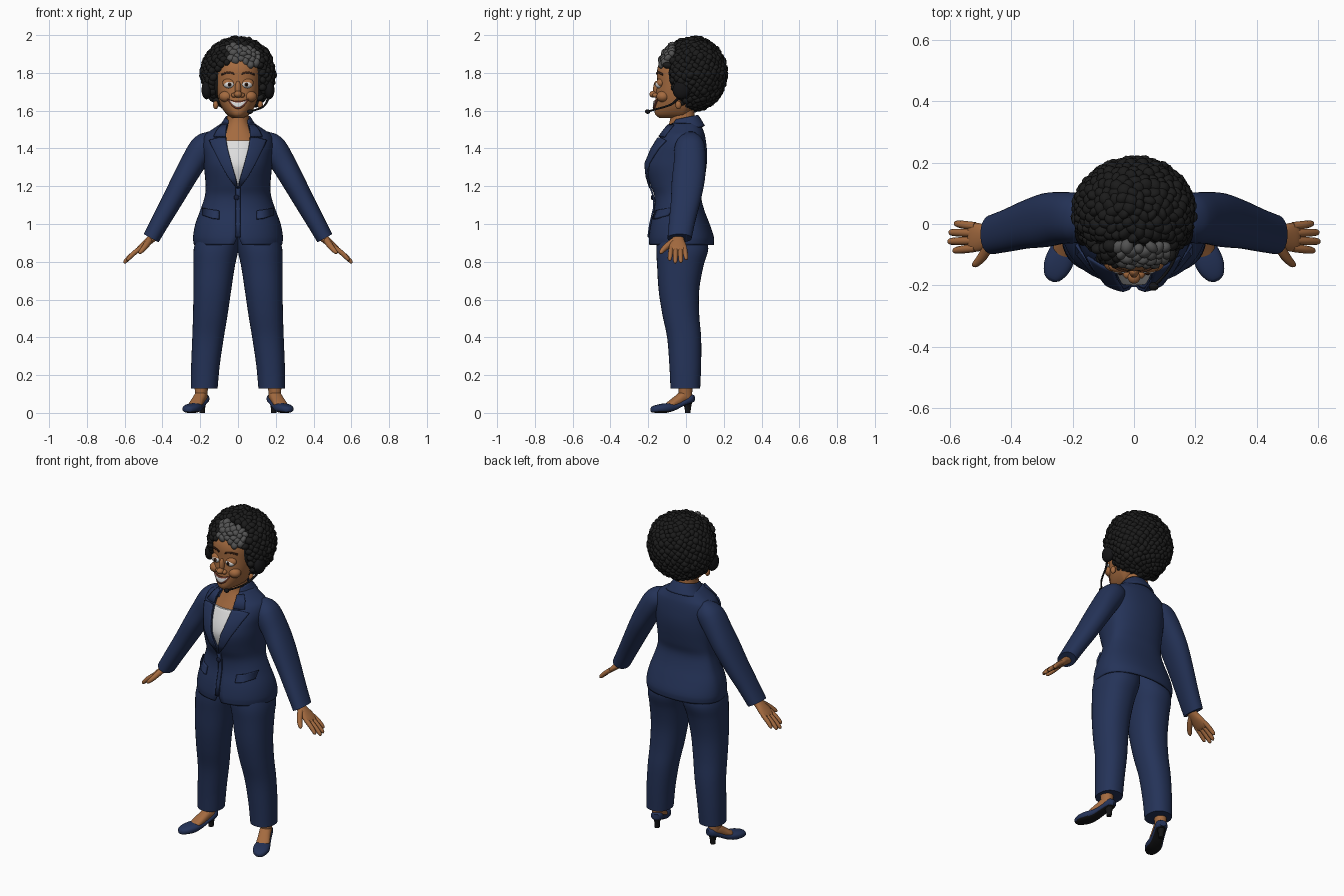
import bpy, bmesh, math, random
from mathutils import Matrix, Vector

if "Cube" in bpy.data.objects:
    bpy.data.objects.remove(bpy.data.objects["Cube"])
random.seed(4)
made = []


def material(name, r, g, b):
    m = bpy.data.materials.new(name)
    m.use_nodes = True
    m.diffuse_color = (r, g, b, 1)
    m.node_tree.nodes["Principled BSDF"].inputs["Base Color"].default_value = (r, g, b, 1)
    return m


NAVY = material("navy cloth", .018, .033, .098)
DARK = material("dark navy", .008, .013, .04)
SKIN = material("brown skin", .37, .145, .05)
HAIR = material("black hair", .011, .011, .011)
GREY = material("grey hair", .085, .085, .085)
WHITE = material("white", .72, .72, .72)
LIPS = material("lips", .2, .05, .03)
BROWN = material("dark brown", .05, .018, .008)
BLACK = material("black plastic", .007, .007, .008)


def finish(name, bm, *mats):
    me = bpy.data.meshes.new(name)
    bm.to_mesh(me)
    bm.free()
    for m in mats:
        me.materials.append(m)
    ob = bpy.data.objects.new(name, me)
    bpy.context.collection.objects.link(ob)
    made.append(ob)
    return ob


def mirror(ob):
    """Copy a left part to the right side."""
    cp = ob.copy()
    cp.data = ob.data.copy()
    cp.data.transform(Matrix.Scale(-1, 4, (1, 0, 0)))
    cp.data.flip_normals()
    cp.name = ob.name.replace("left", "right")
    bpy.context.collection.objects.link(cp)
    made.append(cp)


def frame(origin, u, v, t):
    return Matrix.Translation(origin) @ Matrix((u, v, t)).transposed().to_4x4()


def ring_at(rings, t):
    """Smoothly interpolate cross-sections (t, u0, u1, v0, v1, [gap])."""
    k = max(0, min(len(rings) - 2, sum(r[0] <= t for r in rings) - 1))
    a, b = rings[k], rings[k + 1]
    pre, nxt = rings[max(k - 1, 0)], rings[min(k + 2, len(rings) - 1)]
    d = b[0] - a[0]
    s = (t - a[0]) / d
    out = [t]
    for i in range(1, len(a)):
        m0 = (b[i] - pre[i]) / (b[0] - pre[0]) * d
        m1 = (nxt[i] - a[i]) / (nxt[0] - a[0]) * d
        out.append(a[i] + s * m0 + s * s * (3 * (b[i] - a[i]) - 2 * m0 - m1)
                   + s ** 3 * (2 * (a[i] - b[i]) + m0 + m1))
    return out


def section(r, ang, p, vc):
    c = (r[3] + r[4]) / 2 if vc is None else vc
    s, k = math.sin(ang), math.cos(ang)
    u = (r[1] + r[2]) / 2 + (r[2] - r[1]) / 2 * math.copysign(abs(s) ** p, s)
    return u, c + (r[3] - c if k > 0 else r[4] - c) * abs(k) ** p


def loft(name, mat, rings, mtx=Matrix(), p=.9, vc=None, steps=4, n=36, thick=0):
    """Skin over cross-sections; a sixth value leaves a gap at the front."""
    bm = bmesh.new()
    is_open = len(rings[0]) > 5
    rows = []
    for k in range((len(rings) - 1) * steps + 1):
        i = min(k // steps, len(rings) - 2)
        t = rings[i][0] + (rings[i + 1][0] - rings[i][0]) * (k - i * steps) / steps
        r = ring_at(rings, t)
        a0 = math.asin(min(1, max(r[5], .001) / r[2]) ** (1 / p)) if is_open else 0
        row = []
        for j in range(n + is_open):
            u, v = section(r, a0 + (2 * math.pi - 2 * a0) * j / n, p, vc)
            row.append(bm.verts.new(mtx @ Vector((u, v, t))))
        rows.append(row)
    for a, b in zip(rows, rows[1:]):
        for j in range(n):
            h = (j + 1) % len(a)
            bm.faces.new((a[j], a[h], b[h], b[j]))
    if not is_open:
        bm.faces.new(rows[0][::-1])
        bm.faces.new(rows[-1])
        bmesh.ops.recalc_face_normals(bm, faces=bm.faces)
    ob = finish(name, bm, mat)
    if thick:
        mod = ob.modifiers.new("thickness", "SOLIDIFY")
        mod.thickness, mod.offset = thick, -1
    return ob


def patch(name, mat, pairs, rings, vc, p=.9, lift=.005, thick=.008, n=8):
    """Thin plate between two edges, laid on the front of a loft."""
    bm = bmesh.new()
    rows = []
    for (xa, za), (xb, zb) in pairs:
        row = []
        for j in range(n + 1):
            x, z = xa + (xb - xa) * j / n, za + (zb - za) * j / n
            r = ring_at(rings, z)
            ang = math.asin(min(1, abs(x) / r[2]) ** (1 / p))
            row.append(bm.verts.new((x, section(r, ang, p, vc)[1] - lift, z)))
        rows.append(row)
    for a, b in zip(rows, rows[1:]):
        for j in range(n):
            bm.faces.new((a[j], a[j + 1], b[j + 1], b[j]))
    bmesh.ops.recalc_face_normals(bm, faces=bm.faces)
    ob = finish(name, bm, mat)
    mod = ob.modifiers.new("thickness", "SOLIDIFY")
    mod.thickness, mod.offset = thick, 0
    return ob


def ball(name, mat, at, size):
    bm = bmesh.new()
    bmesh.ops.create_uvsphere(bm, u_segments=24, v_segments=14, radius=1,
                              matrix=Matrix.Translation(at) @ Matrix.Diagonal((*size, 1)))
    return finish(name, bm, mat)


def tube(name, mat, pts, radii, mtx=Matrix()):
    cu = bpy.data.curves.new(name, "CURVE")
    cu.dimensions, cu.bevel_depth, cu.bevel_resolution, cu.use_fill_caps = "3D", 1, 3, True
    sp = cu.splines.new("NURBS")
    sp.points.add(len(pts) - 1)
    for q, co, r in zip(sp.points, pts, radii):
        q.co, q.radius = (*(mtx @ Vector(co)), 1), r
    sp.use_endpoint_u, sp.order_u, sp.resolution_u = True, 3, 5
    tmp = bpy.data.objects.new(name, cu)
    bm = bmesh.new()
    bm.from_mesh(bpy.data.meshes.new_from_object(tmp))
    bpy.data.objects.remove(tmp)
    return finish(name, bm, mat)


def sym(rows):
    return [(r[0], -r[1], *r[1:]) for r in rows]


# Jacket body, open down the front
JACKET = sym([(.89, .234, -.195, .147, .022), (.93, .238, -.197, .148, .006), (1.0, .226, -.187, .125, .001),
              (1.08, .197, -.168, .095, .001), (1.15, .175, -.168, .08, .001), (1.21, .172, -.19, .093, .004),
              (1.3, .18, -.212, .108, .03), (1.36, .185, -.2, .112, .046), (1.42, .192, -.168, .108, .06),
              (1.47, .178, -.137, .1, .065), (1.5, .138, -.118, .09, .065), (1.535, .085, -.095, .075, .058)])
loft("jacket", NAVY, JACKET, vc=.01, n=56, thick=.01)
shear = Matrix()
shear[2][1] = .2
loft("collar", NAVY, sym([(1.5, .112, -.115, .1, .065), (1.535, .086, -.1, .082, .06),
                          (1.565, .068, -.086, .064, .056)]), shear, vc=0, thick=.012)

# Lapels, pocket flaps and button
lapel = [(1.19, 0, .006), (1.25, .014, .052), (1.32, .034, .092), (1.4, .055, .132), (1.442, .062, .152), (1.456, .064, .1)]
fold = [(1.462, .064, .128), (1.5, .064, .108), (1.525, .058, .085)]
for part, rows in (("left_lapel", lapel), ("left_collar_fold", fold)):
    mirror(patch(part, NAVY, [((a, z), (b, z)) for z, a, b in rows], JACKET, .01, lift=.008, thick=.009))
mirror(patch("left_pocket_flap", NAVY, [((.1, 1.025), (.1, 1.07)), ((.14, 1.03), (.14, 1.075)),
                                        ((.185, 1.045), (.185, 1.085))], JACKET, .01, lift=.007, thick=.014))
patch("front_overlap", NAVY, [((-.012, z), (.012, z)) for z in (.93, 1, 1.08, 1.14, 1.2)], JACKET, .01, lift=.004)
ball("button", DARK, (-.008, -.178, 1.14), (.014, .007, .014))

# Shirt, chest and neck
loft("shirt", WHITE, sym([(1.15, .15, -.155, .06), (1.21, .15, -.176, .07), (1.3, .16, -.2, .08),
                          (1.36, .16, -.187, .08), (1.43, .15, -.152, .08), (1.443, .14, -.143, .08)]), vc=.01)
loft("neck_and_chest", SKIN, sym([(1.36, .13, -.165, .07), (1.43, .13, -.138, .08), (1.48, .1, -.112, .07),
                                  (1.53, .064, -.09, .055), (1.57, .057, -.082, .045), (1.64, .057, -.08, .045)]), vc=-.01)

# Sleeves
arm = frame((.19, 0, 1.41), (.875, 0, .485), (0, 1, 0), (.485, 0, -.875))
mirror(loft("left_sleeve", NAVY, [(-.085, -.03, .01, .0, .05), (-.05, -.07, .044, -.04, .085), (0, -.075, .064, -.06, .1),
                                  (.1, -.066, .066, -.065, .104), (.2, -.06, .062, -.075, .1), (.33, -.054, .055, -.08, .077),
                                  (.45, -.048, .05, -.09, .05), (.555, -.044, .046, -.098, .03)], arm))

# Hands
hand = frame((.455, -.042, .925), (.65, 0, .76), (0, 1, 0), (.76, 0, -.65))
mirror(loft("left_palm", SKIN, [(-.03, -.024, .024, -.03, .03), (.02, -.021, .021, -.033, .033), (.06, -.018, .018, -.046, .044),
                                (.1, -.013, .013, -.047, .046), (.11, -.006, .006, -.042, .042)], hand, n=24))
for finger, y, end in (("index", -.036, .178), ("middle", -.012, .2), ("ring", .012, .195), ("little", .035, .172)):
    pts = [(0, y, .08), (.003, y * 1.1, .12), (0, y * 1.2, end - .02), (-.003, y * 1.25, end - .004), (-.004, y * 1.25, end)]
    mirror(tube("left_%s_finger" % finger, SKIN, pts, (.013, .0135, .012, .009, .003), hand))
mirror(tube("left_thumb", SKIN, [(0, -.02, .02), (-.008, -.052, .045), (-.014, -.08, .078), (-.016, -.092, .1),
                                 (-.016, -.094, .105)], (.018, .017, .014, .01, .003), hand))

# Trouser legs
mirror(loft("left_trouser_leg", NAVY, [(.13, .108, .25, -.082, .075), (.25, .097, .248, -.088, .08), (.4, .075, .242, -.1, .08),
                                       (.52, .055, .238, -.125, .07), (.65, .036, .236, -.145, .07), (.78, .016, .236, -.153, .093),
                                       (.87, -.004, .234, -.157, .118), (.96, -.02, .21, -.145, .1)]))

# Feet and heeled shoes
foot = frame((.175, .04, 0), (.92, .39, 0), (0, 0, 1), (.39, -.92, 0))
shoe = loft("left_shoe", NAVY, [(0, -.018, .018, .058, .094), (.02, -.034, .034, .05, .1), (.06, -.036, .036, .038, .074),
                                (.11, -.039, .039, .014, .054), (.16, -.046, .046, 0, .051), (.2, -.043, .043, 0, .045),
                                (.235, -.026, .026, .002, .034), (.245, -.008, .008, .008, .024)], foot, p=.8)
shoe.data.materials.append(BLACK)
for f in shoe.data.polygons:
    f.material_index = int(f.normal.z < -.75)
mirror(shoe)
up = frame((.193, .0, 0), (.92, .39, 0), (-.39, .92, 0), (0, 0, 1))
mirror(loft("left_shoe_heel", BLACK, [(0, -.014, .014, -.004, .024), (.03, -.015, .015, -.008, .028),
                                      (.068, -.028, .028, -.025, .036)], up, n=20))
mirror(loft("left_ankle", SKIN, [(.07, -.03, .03, -.035, .033), (.12, -.033, .033, -.04, .033), (.2, -.04, .04, -.04, .04)], up))
mirror(loft("left_foot", SKIN, [(.02, -.028, .028, .06, .1), (.06, -.033, .033, .05, .118), (.1, -.035, .035, .03, .092),
                                (.14, -.036, .036, .02, .062), (.165, -.02, .02, .02, .045)], foot))

# Head
HEAD = sym([(1.56, .03, -.14, -.05), (1.58, .06, -.163, 0), (1.62, .088, -.166, .05), (1.68, .108, -.16, .08),
            (1.75, .117, -.153, .1), (1.82, .118, -.152, .1), (1.87, .105, -.13, .1), (1.91, .07, -.08, .08)])
loft("head", SKIN, HEAD, vc=-.02)
ball("nose_bridge", SKIN, (0, -.156, 1.715), (.016, .018, .042))
ball("nose_tip", SKIN, (0, -.172, 1.687), (.021, .022, .018))
mirror(ball("left_nostril", SKIN, (.021, -.162, 1.682), (.015, .016, .013)))
mirror(ball("left_cheek", SKIN, (.063, -.122, 1.675), (.037, .034, .03)))
mirror(ball("left_ear_lobe", SKIN, (.118, -.04, 1.63), (.014, .016, .022)))

# Eyes and brows
for part, mat, dx, y, dz, size in (("eyelid", SKIN, .002, -.136, .008, (.034, .022, .024)),
                                   ("eye", WHITE, 0, -.141, 0, (.029, .022, .02)),
                                   ("iris", BROWN, -.002, -.159, .001, (.011, .006, .011)),
                                   ("pupil", BLACK, -.002, -.163, .001, (.005, .004, .005))):
    mirror(ball("left_" + part, mat, (.047 + dx, y, 1.738 + dz), size))
brow = [(.02 + .008 * i, 1.784 + .014 * math.sin(.5 + i * .3)) for i in range(9)]
mirror(patch("left_eyebrow", BROWN, [((x, z), (x + .001, z + .009)) for x, z in brow], HEAD, -.02, lift=.003, thick=.006, n=2))


# Smiling mouth
def smile(w, top, bottom, corner):
    out = []
    for i in range(17):
        q = (i / 8 - 1) ** 2
        x = w * (i / 8 - 1)
        out.append(((x, bottom + (corner - bottom) * q), (x, top + (corner - top) * q)))
    return out


patch("lips", LIPS, smile(.056, 1.65, 1.609, 1.662), HEAD, -.02, lift=.004, n=4)
patch("teeth", WHITE, smile(.045, 1.643, 1.618, 1.655), HEAD, -.02, lift=.008, thick=.004, n=4)

# Curly hair: a core covered in small clumps, with a grey streak in front
core = Vector((0, .04, 1.795))
ball("hair_core", HAIR, core, (.183, .163, .182))
bm = bmesh.new()
count = 520
for i in range(count):
    h = 1 - 2 * (i + .5) / count
    a = i * 2.39996
    k = math.sqrt(1 - h * h)
    pos = core + Vector((.182 * k * math.cos(a), .162 * k * math.sin(a), .181 * h))
    if pos.y < -.02 and abs(pos.x) < .125 and pos.z < 1.855 - 3 * pos.x ** 2:
        continue
    streak = pos.y < -.045 and -.05 < pos.x < .105 and pos.z < 1.945
    if pos.y < -.045 and pos.z < 1.95 and abs(pos.x) < .12:
        pos.y -= .02
    size = [random.uniform(.015, .027) for _ in range(3)]
    turn = Matrix.Rotation(random.uniform(0, 6), 4, Vector((random.random(), random.random(), .3)))
    new = bmesh.ops.create_icosphere(bm, subdivisions=2, radius=1,
                                     matrix=Matrix.Translation(pos) @ turn @ Matrix.Diagonal((*size, 1)))
    for f in {f for v in new["verts"] for f in v.link_faces}:
        f.material_index = int(streak)
finish("hair_curls", bm, HAIR, GREY)

# Headset
mirror(ball("left_ear_cup", BLACK, (.166, -.025, 1.71), (.027, .046, .05)))
tube("microphone_boom", BLACK, [(.168, -.03, 1.68), (.15, -.06, 1.64), (.135, -.11, 1.62), (.1, -.17, 1.605), (.065, -.2, 1.596)],
     (.007, .006, .005, .005, .005))
ball("microphone", BLACK, (.064, -.203, 1.595), (.016, .014, .012))

# Smooth shading with sharp hems
bpy.ops.object.select_all(action="DESELECT")
for ob in made:
    ob.select_set(True)
bpy.context.view_layer.objects.active = made[0]
bpy.ops.object.shade_smooth_by_angle(angle=math.radians(50))
